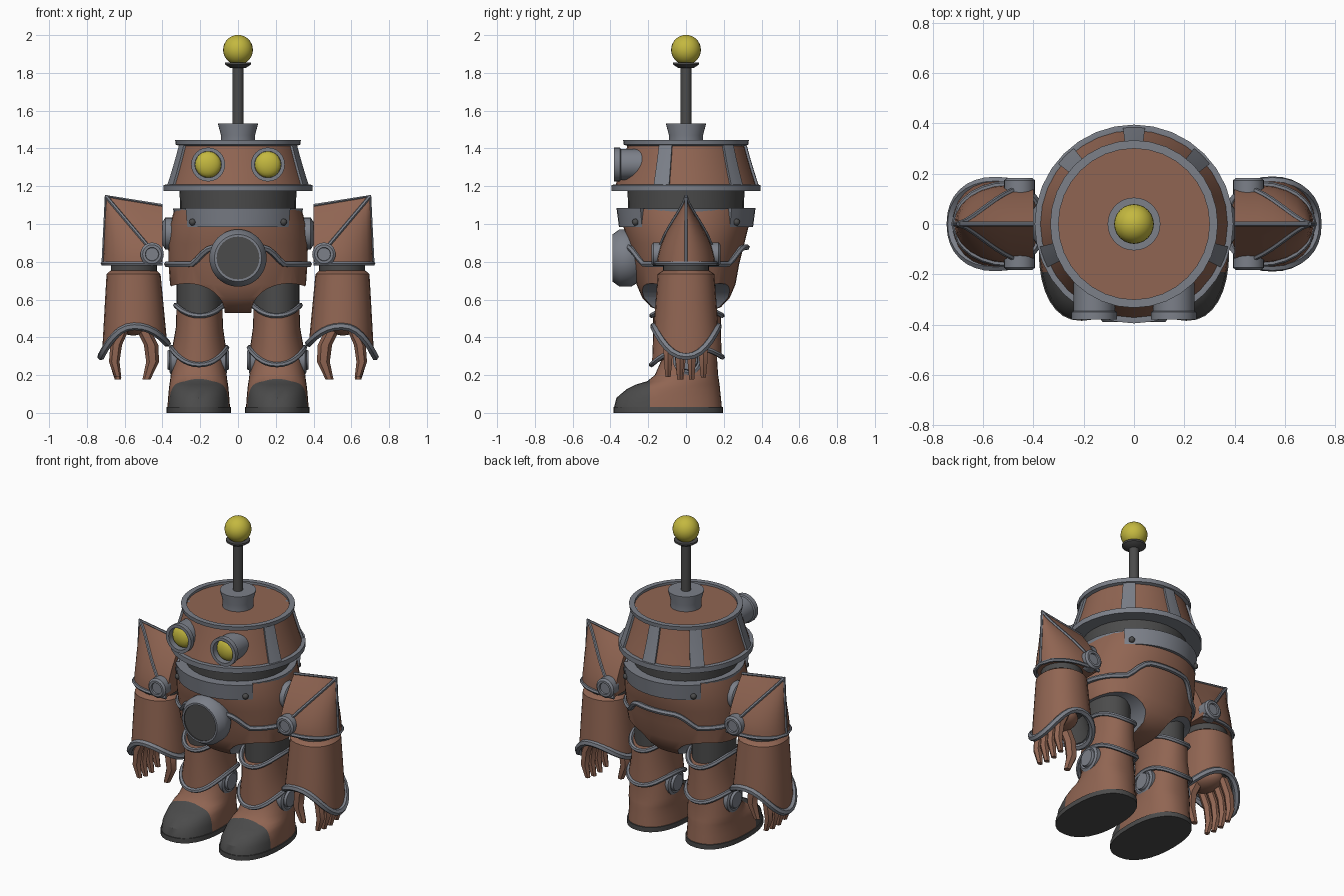
import bpy, bmesh, math
from mathutils import Vector

if "Cube" in bpy.data.objects:
    bpy.data.objects.remove(bpy.data.objects["Cube"])

def material(name, rgb):
    m = bpy.data.materials.new(name)
    m.diffuse_color = (*rgb, 1)
    m.use_nodes = True
    m.node_tree.nodes["Principled BSDF"].inputs["Base Color"].default_value = m.diffuse_color
    return m

COPPER = material("copper_brown", (.28, .13, .085))
STEEL = material("steel_grey", (.20, .215, .25))
DARK = material("dark_rubber", (.07, .07, .07))
YELLOW = material("lamp_yellow", (.55, .48, .05))

def finish(name, bm, mats):
    bmesh.ops.remove_doubles(bm, verts=bm.verts, dist=1e-5)
    bmesh.ops.recalc_face_normals(bm, faces=bm.faces)
    me = bpy.data.meshes.new(name)
    bm.to_mesh(me)
    bm.free()
    for m in mats:
        me.materials.append(m)
    ob = bpy.data.objects.new(name, me)
    bpy.context.collection.objects.link(ob)
    return ob

def loft_bm(rings, caps=True, band_mats=None, loop=False):
    """Skin closed rings; band_mats gives a slot for each band."""
    bm = bmesh.new()
    vs = [[bm.verts.new(p) for p in r] for r in rings]
    n = len(vs[0])
    pairs = list(zip(vs, vs[1:])) + ([(vs[-1], vs[0])] if loop else [])
    for k, (a, b) in enumerate(pairs):
        for i in range(n):
            f = bm.faces.new((a[i], a[(i + 1) % n], b[(i + 1) % n], b[i]))
            f.material_index = band_mats[k] if band_mats else 0
    if caps and not loop:
        bm.faces.new(vs[0])
        bm.faces.new(vs[-1]).material_index = band_mats[-1] if band_mats else 0
    return bm

def oval(cx, cy, rx, ry, z, n=28, e=2.0):
    """Superellipse ring; z may be a function of the angle."""
    pts = []
    for i in range(n):
        t = 2 * math.pi * i / n
        c, s = math.cos(t), math.sin(t)
        pts.append((cx + rx * math.copysign(abs(c) ** (2 / e), c),
                    cy + ry * math.copysign(abs(s) ** (2 / e), s),
                    z(t) if callable(z) else z))
    return pts

def lathe(name, profile, mats, origin=(0, 0, 0), axis=(0, 0, 1), n=32, band_mats=None):
    q = Vector(axis).to_track_quat('Z', 'Y')
    rings = [[Vector(origin) + q @ Vector(p) for p in oval(0, 0, r, r, h, n)] for r, h in profile]
    return finish(name, loft_bm(rings, True, band_mats), mats)

def ball(name, c, r, mat, scale=(1, 1, 1)):
    bm = bmesh.new()
    bmesh.ops.create_uvsphere(bm, u_segments=24, v_segments=14, radius=r)
    for v in bm.verts:
        v.co = Vector(c) + v.co * Vector(scale)
    return finish(name, bm, [mat])

def arc(name, profile, a0, a1, mat, n=8):
    """Sweep a closed (radius, z) profile around z; a full turn makes a ring."""
    full = abs(a1 - a0) >= 360
    angs = [math.radians(a0 + (a1 - a0) * i / n) for i in range(n if full else n + 1)]
    rings = [[(r * math.cos(a), r * math.sin(a), z) for r, z in profile] for a in angs]
    return finish(name, loft_bm(rings, True, None, full), [mat])

def tube(name, pts, r, mat, cyclic=False):
    cu = bpy.data.curves.new(name, 'CURVE')
    cu.dimensions = '3D'
    cu.bevel_depth, cu.bevel_resolution, cu.use_fill_caps = r, 1, True
    sp = cu.splines.new('POLY')
    sp.points.add(len(pts) - 1)
    for p, co in zip(sp.points, pts):
        p.co = (*co, 1)
    sp.use_cyclic_u = cyclic
    cu.materials.append(mat)
    ob = bpy.data.objects.new(name, cu)
    bpy.context.collection.objects.link(ob)
    bpy.ops.object.select_all(action='DESELECT')
    ob.select_set(True)
    bpy.context.view_layer.objects.active = ob
    bpy.ops.object.convert(target='MESH')

# antenna
lathe("antenna_base", [(.092, 1.42), (.09, 1.47), (.105, 1.525), (.105, 1.532)], [STEEL])
lathe("antenna_stem", [(.03, 1.5), (.03, 1.85)], [DARK], n=16)
lathe("antenna_cup", [(.04, 1.825), (.07, 1.845), (.07, 1.856)], [DARK], n=24)
ball("antenna_lamp", (0, 0, 1.922), .079, YELLOW)

# head with rings and ribs
head = [(.378, 1.19), (.352, 1.27), (.328, 1.35), (.306, 1.43)]
lathe("head", head, [COPPER])
arc("head_top_ring", [(.30, 1.41), (.33, 1.42), (.333, 1.445), (.30, 1.445)], 0, 360, STEEL, 32)
arc("head_bottom_ring", [(.29, 1.175), (.395, 1.175), (.395, 1.207), (.36, 1.21)], 0, 360, STEEL, 32)
for a in (-20, 45, 90, 135, 200):
    arc("head_rib", [(r + .012, z) for r, z in head] + [(r - .02, z) for r, z in head[::-1]],
        a - 6.5, a + 6.5, STEEL, 3)
for s in (-1, 1):
    lathe("eye_tube", [(.082, 0), (.082, .145), (.09, .15), (.09, .18), (.07, .18), (.07, .13)],
          [STEEL], (s * .158, -.2, 1.315), (0, -1, 0), 24)
    ball("eye_lamp", (s * .158, -.335, 1.315), .069, YELLOW, (1, .55, 1))

# neck and collar
lathe("neck", [(.305, 1.04), (.31, 1.19)], [DARK])
arc("collar_ring", [(.29, 1.06), (.34, 1.06), (.345, 1.083), (.29, 1.083)], 0, 360, STEEL, 32)
for a in (-90, 90):
    arc("collar_plate", [(.32, .99), (.355, .985), (.368, 1.085), (.33, 1.085)], a - 49, a + 49, STEEL, 12)
    for d in (-42, 42):
        t = math.radians(a + d)
        ball("collar_bolt", (.36 * math.cos(t), .36 * math.sin(t), 1.01), .018, DARK)

# torso bowl with arches cut for the legs
body = [(1.08, .335, .335), (1.0, .36, .335), (.9, .37, .31), (.79, .368, .282), (.68, .36, .262),
        (.61, .325, .232), (.56, .23, .185), (.53, .12, .11)]
torso = finish("torso", loft_bm([oval(0, 0, ax, ay, z, 36, 2.15) for z, ax, ay in body]), [COPPER])
for s in (-1, 1):
    rings = [[(s * .27 + .2 * math.cos(t * math.pi / 16), y, .53 + .155 * math.sin(t * math.pi / 16))
              for t in range(32)] for y in (-.6, .6)]
    cutter = finish("leg_arch_cutter", loft_bm(rings), [STEEL])
    cutter.hide_render = True
    mod = torso.modifiers.new("arch", 'BOOLEAN')
    mod.operation, mod.solver, mod.object = 'DIFFERENCE', 'EXACT', cutter
    mod.material_mode = 'TRANSFER'
    bpy.context.view_layer.objects.active = torso
    bpy.ops.object.modifier_apply(modifier=mod.name)
    bpy.data.objects.remove(cutter)

# belt that rises at front and back
belt = []
for i in range(72):
    t = 2 * math.pi * i / 72
    k = min(1, max(0, (abs(math.sin(t)) - .75) / .2))
    k = k * k * (3 - 2 * k)
    belt.append((.376 * math.cos(t), (.292 + .03 * k) * math.sin(t), .787 + .09 * k))
tube("belt", belt, .016, STEEL, True)

# chest porthole
lathe("chest_port", [(.12, 0), (.152, .05), (.152, .11), (.125, .15), (.113, .15), (.113, .143)],
      [STEEL, DARK], (0, -.24, .82), (0, -1, 0), 32, [0, 0, 0, 0, 1])

# shoulder pad surface: x across, v up from the hem to the ridge
def pad(s, x, v, side, grow=0.0):
    w = (.155 + grow) * (1 - v ** 1.6)
    xo = .715 - .015 * v
    f = math.sqrt(max(0, 1 - ((x - .5) / (xo - .5)) ** 2)) if x > .5 else 1
    return (s * x, side * w * f, .79 + (.31 + (x - .4) / .3 * .05) * v)

for s in (-1, 1):
    # shoulder
    lathe("shoulder_axle", [(.085, .3), (.085, .385), (.06, .4), (.06, .5)], [STEEL], (0, 0, .95), (s, 0, 0), 20)
    rings = []
    for k in range(11):
        v = k / 10
        xs = [.4, .5] + [.5 + (.215 - .015 * v) * math.sin(math.radians(a)) for a in range(15, 91, 15)]
        rings.append([pad(s, x, v, -1) for x in xs] + [pad(s, x, v, 1) for x in xs[-2::-1]])
    finish("shoulder_pad", loft_bm(rings), [COPPER])
    hem = [pad(s, x, 0, -1, .004) for x in xs[:-1]] + [(s * .715, 0, .79)] + [pad(s, x, 0, 1, .004) for x in xs[-2::-1]]
    tube("pad_hem", hem, .012, STEEL)
    tube("pad_ridge", [(s * .4, 0, 1.098), (s * .7, 0, 1.148), (s * .715, 0, .79)], .009, STEEL)
    for side in (-1, 1):
        seam = []
        for i in range(9):
            x, z = .70 - .245 * i / 8, 1.148 - .29 * i / 8
            seam.append(pad(s, x, (z - .79) / (.31 + (x - .4) / .3 * .05), side, .003))
        tube("pad_seam", seam, .01, STEEL)
        lathe("pad_joint", [(.062, 0), (.062, .055), (.05, .065), (.036, .065), (.034, .055)], [STEEL],
              (s * .455, side * .118, .84), (0, side, 0), 20)

    # arm
    lathe("elbow", [(.122, .68), (.122, .82)], [DARK], (s * .55, 0, 0), n=24)
    def cuff(t, s=s):
        c = s * math.cos(t)
        return .47 - (.16 if c > 0 else .09) * c * c
    arm = [oval(s * .553, 0, .12, .12, .755, 24), oval(s * .553, 0, .143, .15, .735, 24, 2.2),
           oval(s * .55, 0, .155, .162, .58, 24, 2.2), oval(s * .548, 0, .172, .17, cuff, 24, 2.2),
           oval(s * .548, 0, .15, .15, cuff, 24, 2.2), oval(s * .55, 0, .13, .13, .53, 24)]
    finish("forearm", loft_bm(arm, True, [0, 0, 0, 1, 2]), [COPPER, STEEL, DARK])
    low = lambda t: cuff(t) - .012
    tube("cuff_rim", oval(s * .55, 0, .176, .17, low, 32, 2.2), .02, STEEL, True)

    # hand
    ball("palm", (s * .555, 0, .47), .1, COPPER, (.9, 1.1, .6))
    digits = [(y, (.60, .645, .655, .635), .031) for y in (-.095, -.033, .03, .092)]
    digits.append((-.03, (.51, .46, .452, .485), .038))
    for y, xs, r in digits:
        zs = (.46, .36, .27, .17 + abs(y) * .2)
        finish("finger", loft_bm([oval(s * x, y, rr, rr * .9, z, 6)
                                  for x, z, rr in zip(xs, zs, (r, r, r * .9, r * .55))]), [COPPER])

    # leg
    finish("thigh", loft_bm([oval(s * .204, .005, .122, .15, z) for z in (.3, .74)]), [DARK])
    top = lambda t: .515 + .055 * math.cos(t) ** 2
    bottom = lambda t: .275 + .07 * math.cos(t) ** 2 + .02 * math.sin(t)
    mid = lambda t: (top(t) + bottom(t)) / 2
    finish("shin_guard", loft_bm([oval(s * .204, .005, .122, .18, top, 32, 2.2),
                                  oval(s * .204, .005, .124, .18, mid, 32, 2.2),
                                  oval(s * .206, .005, .142, .185, bottom, 32, 2.2)]), [COPPER])
    tube("shin_top_rim", oval(s * .204, .005, .126, .186, top, 36, 2.2), .014, STEEL, True)
    tube("shin_bottom_rim", oval(s * .206, .005, .146, .188, bottom, 36, 2.2), .014, STEEL, True)
    for d in (-1, 1):
        lathe("ankle_disc", [(.08, .09), (.08, .145), (.065, .152), (.055, .148), (.05, .162), (.04, .162)],
              [STEEL], (s * .21, .01, .28), (d, 0, 0), 20)

    # boot: each row is height, toe y, heel y, half width
    rows = [(.025, -.382, .19, .166), (.08, -.368, .185, .162), (.125, -.315, .18, .158),
            (.15, -.265, .178, .155), (.168, -.205, .175, .152), (.2, -.165, .17, .148),
            (.28, -.13, .165, .136), (.36, -.12, .165, .12)]
    bm = loft_bm([oval(s * .208, (a + b) / 2, rx, (b - a) / 2, z, 32, 2.3) for z, a, b, rx in rows])
    bmesh.ops.bisect_plane(bm, geom=bm.verts[:] + bm.edges[:] + bm.faces[:],
                           plane_co=(0, -.19, 0), plane_no=(0, 1, 0))
    for f in bm.faces:
        f.material_index = int(f.calc_center_median().y < -.19)
    finish("boot", bm, [COPPER, DARK])
    finish("boot_sole", loft_bm([oval(s * .208, -.094, .171, .291, z, 32, 2.3) for z in (0, .03)]), [DARK])

# smooth shading that keeps the hard edges
bpy.ops.object.select_all(action='SELECT')
bpy.context.view_layer.objects.active = torso
bpy.ops.object.shade_smooth_by_angle(angle=math.radians(35))
